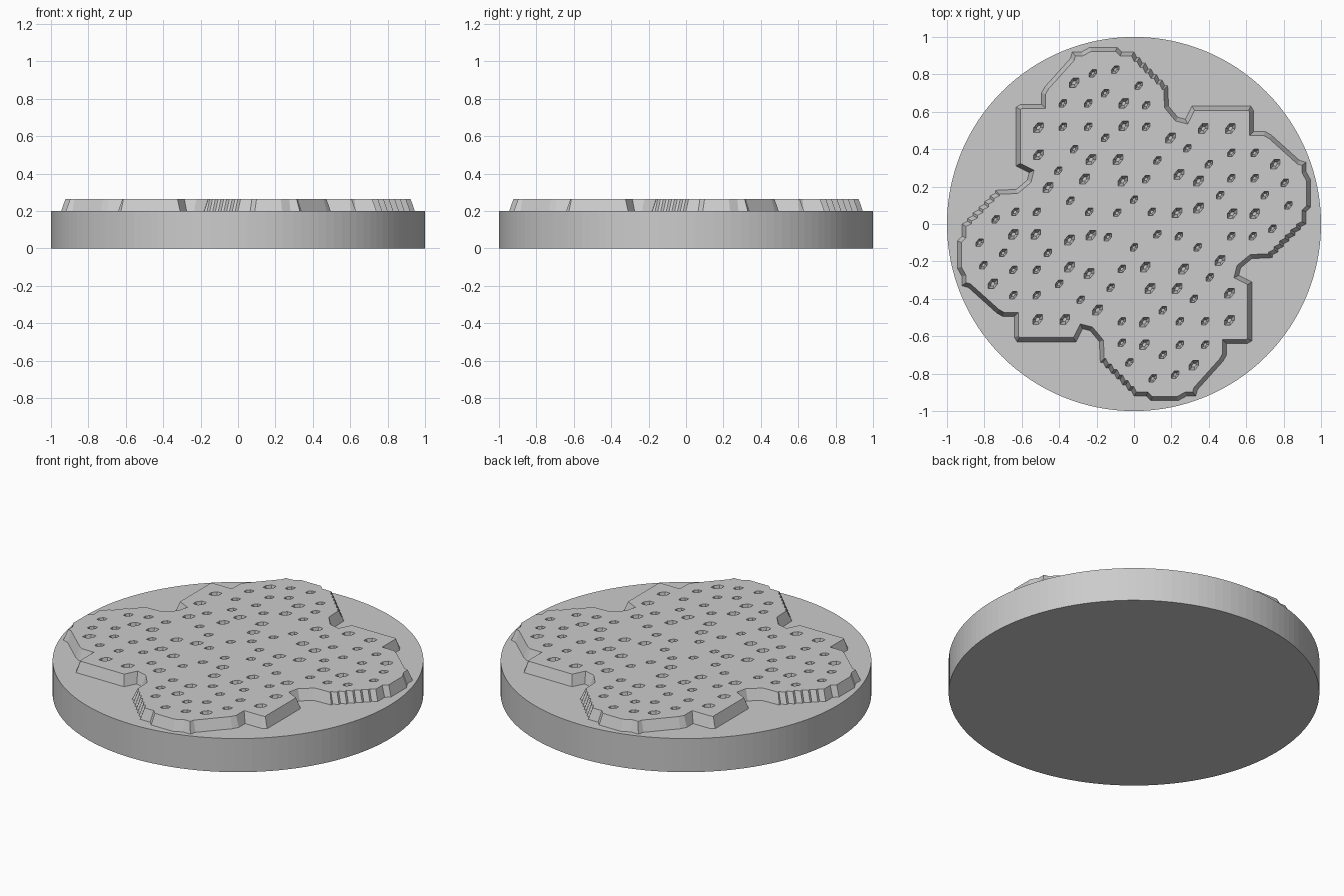
import bpy
import bmesh
import math
from mathutils import Vector

BASE_TOP, PLATE_TOP, SLOPE = 0.2, 0.263, 0.022

cube = bpy.data.objects.get("Cube")
if cube:
    bpy.data.objects.remove(cube, do_unlink=True)

gray = bpy.data.materials.new("light_gray")
gray.use_nodes = True
gray.diffuse_color = (0.6, 0.6, 0.6, 1)
gray.node_tree.nodes["Principled BSDF"].inputs["Base Color"].default_value = (0.6, 0.6, 0.6, 1)


def make_object(name, bm):
    mesh = bpy.data.meshes.new(name)
    bm.to_mesh(mesh)
    bm.free()
    mesh.materials.append(gray)
    obj = bpy.data.objects.new(name, mesh)
    bpy.context.collection.objects.link(obj)
    return obj


def quarter_turns(points):
    """Repeat points clockwise around the centre four times."""
    result, current = [], list(points)
    for _ in range(4):
        result += current
        current = [(y, -x) for x, y in current]
    return result


def offset_left(loop, dist):
    """Mitred offset of a closed loop towards its left side."""
    result = []
    for i, point in enumerate(loop):
        p = Vector(point)
        a = (p - Vector(loop[i - 1])).normalized()
        b = (Vector(loop[(i + 1) % len(loop)]) - p).normalized()
        na, nb = Vector((-a.y, a.x)), Vector((-b.y, b.x))
        q = p + (na + nb) * dist / max(1 + na.dot(nb), 0.5)
        result.append((q.x, q.y))
    return result


# Round base
bm = bmesh.new()
bmesh.ops.create_cone(bm, cap_ends=True, segments=128, radius1=1, radius2=1, depth=BASE_TOP)
bmesh.ops.translate(bm, verts=bm.verts, vec=(0, 0, BASE_TOP / 2))
make_object("round_base", bm)

# One lobe of the plate outline, with a stepped right shoulder
lobe = [(-0.56, 0.275), (-0.63, 0.31), (-0.63, 0.625), (-0.605, 0.64), (-0.495, 0.64),
        (-0.495, 0.70), (-0.475, 0.735), (-0.34, 0.885), (-0.33, 0.92), (-0.28, 0.92),
        (-0.235, 0.945), (-0.09, 0.945), (-0.065, 0.92)]
STEP = 0.03
for i in range(6):
    lobe += [(i * STEP, 0.92 - i * STEP), (i * STEP + 0.015, 0.905 - i * STEP - 0.015)]
lobe += [(0.18, 0.74), (0.185, 0.63), (0.205, 0.605), (0.235, 0.57)]
outline = quarter_turns(lobe)[::-1]

# Pit centres: one quadrant repeated, and a ring of six in the middle
small = [(-0.10, 0.825), (-0.22, 0.805), (-0.155, 0.70), (-0.38, 0.645), (-0.245, 0.645),
         (-0.38, 0.52), (-0.245, 0.52), (-0.155, 0.46), (-0.32, 0.40), (-0.405, 0.285),
         (-0.34, 0.125), (-0.635, 0.065), (-0.52, 0.065), (-0.24, 0.065), (-0.74, 0.025)]
large = [(-0.32, 0.755), (-0.055, 0.645), (-0.51, 0.515), (-0.055, 0.525), (-0.51, 0.37),
         (-0.23, 0.345), (-0.085, 0.345), (-0.265, 0.24), (-0.06, 0.23), (-0.46, 0.195)]
ring = [(0, 0.13), (0.095, 0.065), (0.125, -0.055), (0, -0.125), (-0.14, -0.07), (-0.09, 0.06)]
pits = [(p, 0.02) for p in quarter_turns(small) + ring]
pits += [(p, 0.026) for p in quarter_turns(large)]
# Slanted six-sided pit, clockwise
pit_shape = [(-1, -1), (-1, 0), (-0.2, 1), (1, 1), (1, 0), (0.2, -1)]


def pit_loop(centre, size):
    return [(centre[0] + x * size, centre[1] + y * size) for x, y in pit_shape]


# Lobed plate: sloping walls around the outline and the pits, then the top
bm = bmesh.new()
rim_edges = []


def add_wall(lower, upper):
    lo = [bm.verts.new((x, y, BASE_TOP)) for x, y in lower]
    hi = [bm.verts.new((x, y, PLATE_TOP)) for x, y in upper]
    for i in range(len(lo)):
        j = (i + 1) % len(lo)
        bm.faces.new((lo[i], lo[j], hi[j], hi[i]))
        rim_edges.append(bm.edges.get((hi[i], hi[j])))


add_wall(outline, offset_left(outline, SLOPE))
for centre, size in pits:
    add_wall(pit_loop(centre, size * 0.4), pit_loop(centre, size))
top = bmesh.ops.triangle_fill(bm, use_beauty=True, edges=rim_edges, normal=(0, 0, 1))
for item in top["geom"]:
    if isinstance(item, bmesh.types.BMFace):
        item.normal_update()
        if item.normal.z < 0:
            item.normal_flip()
make_object("lobed_plate", bm)
